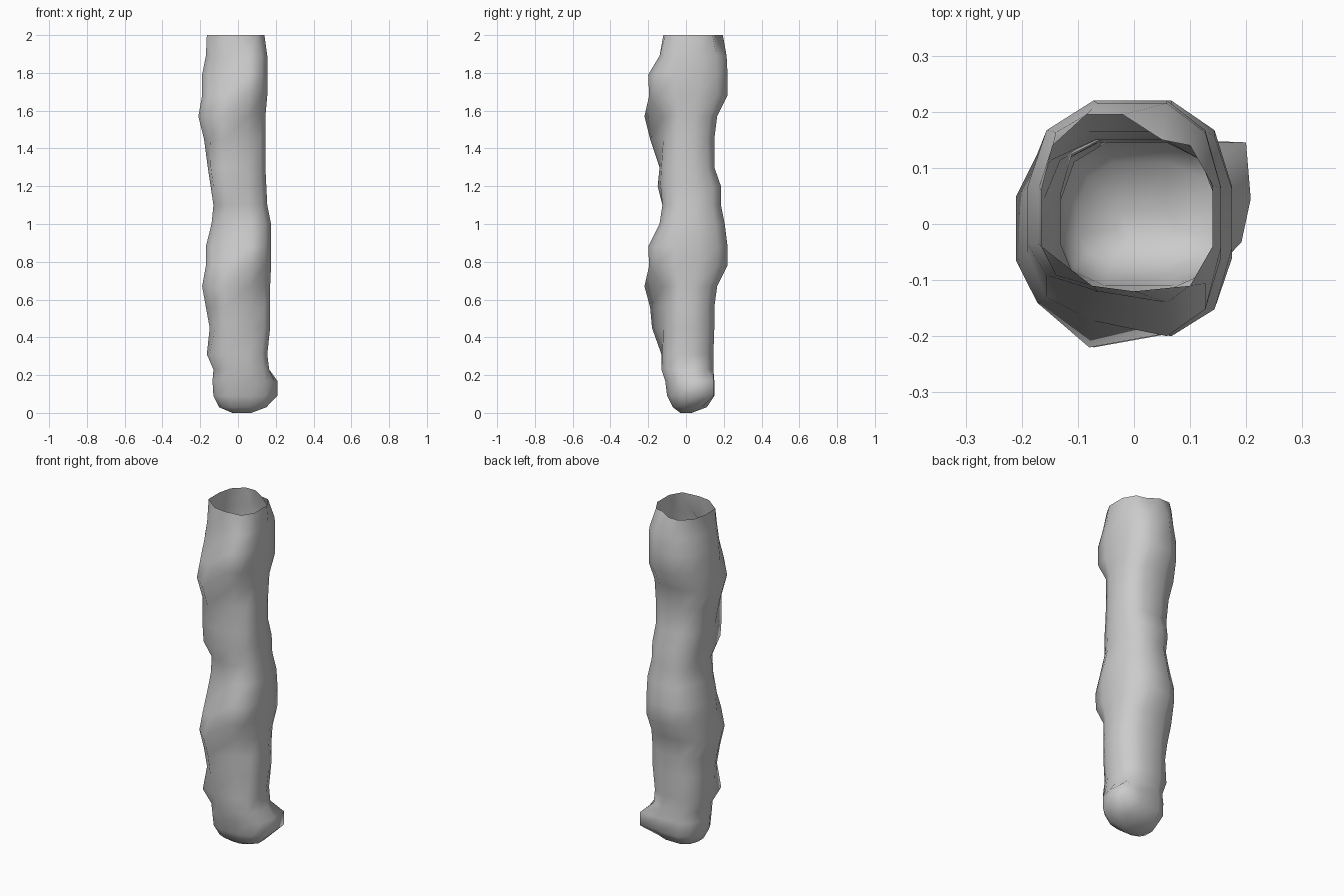
import bpy, bmesh

# Lumpy trunk: z, x min, x max, y min, y max, front lump side (-1 left, 1 right)
RINGS = [
    (0.00, -0.03, 0.07, -0.03, 0.03, 0),
    (0.03, -0.10, 0.15, -0.07, 0.11, 0),
    (0.09, -0.13, 0.208, -0.10, 0.15, 0),
    (0.17, -0.135, 0.208, -0.11, 0.15, 0),
    (0.23, -0.13, 0.165, -0.13, 0.145, 0),
    (0.31, -0.165, 0.155, -0.13, 0.145, -0.5),
    (0.45, -0.15, 0.17, -0.18, 0.15, -1),
    (0.56, -0.17, 0.17, -0.19, 0.15, -1),
    (0.67, -0.19, 0.17, -0.22, 0.165, -1),
    (0.78, -0.17, 0.175, -0.195, 0.22, 0.3),
    (0.88, -0.17, 0.175, -0.20, 0.22, 1),
    (1.00, -0.14, 0.175, -0.14, 0.205, 1),
    (1.10, -0.13, 0.155, -0.125, 0.185, 0),
    (1.20, -0.145, 0.15, -0.15, 0.185, -0.5),
    (1.30, -0.16, 0.145, -0.14, 0.15, -0.5),
    (1.45, -0.18, 0.145, -0.19, 0.15, -1),
    (1.57, -0.21, 0.145, -0.22, 0.165, -1),
    (1.68, -0.19, 0.155, -0.195, 0.22, 0.3),
    (1.79, -0.19, 0.155, -0.20, 0.22, 1),
    (1.89, -0.17, 0.155, -0.14, 0.215, 1),
]
# Uneven open rim
RIM = [(0.14, 0.07), (0.10, 0.14), (0.05, 0.15), (-0.02, 0.195), (-0.085, 0.195),
       (-0.145, 0.14), (-0.165, 0.06), (-0.165, -0.04), (-0.075, -0.11), (0, -0.12),
       (0.10, -0.11), (0.14, -0.04)]

# Twelve-sided rounded-square cross-section
quarter = [(1, 0.3), (0.82, 0.76), (0.38, 1)]
SECTION = (quarter + [(-u, v) for u, v in quarter[::-1]]
           + [(-u, -v) for u, v in quarter] + [(u, -v) for u, v in quarter[::-1]])


def ring_points(z, x0, x1, y0, y1, side):
    pts = []
    for u, v in SECTION:
        x = u * (x1 if u > 0 else -x0)
        y = v * y1
        corner = 0.8 < abs(u) < 0.9
        if v < 0:
            # lump pushed to one side of the front
            lean = max(-1, min(1, 3 * u)) * (1 if side > 0 else -1)
            w = 1 - abs(side) * (0.5 - 0.5 * lean)
            base = max(y0, -0.12)
            y = -v * (base + (y0 - base) * w)
            # front left corner: flatter on big lumps, knobbly on small ones
            if corner and u < 0 and side == -1:
                y *= 0.84
            elif corner and u < 0 and side == -0.5:
                x, y = x * 1.1, y * 1.2
        # foot knob sticks out at the back right corner
        if 0.05 < z < 0.2 and u > 0:
            if v < 0:
                x *= 0.92 if u == 1 else 0.83
            elif corner:
                x, y = x1 * 0.96, y1 * 0.97
        pts.append((x, y, z))
    return pts


bm = bmesh.new()
loops = [ring_points(*r) for r in RINGS] + [[(x, y, 2.0) for x, y in RIM]]
rings = [[bm.verts.new(p) for p in loop] for loop in loops]
n = len(SECTION)
for a, b in zip(rings, rings[1:]):
    for i in range(n):
        j = (i + 1) % n
        bm.faces.new((a[i], a[j], b[j], b[i]))
bm.faces.new(rings[0][::-1])  # closed bottom
for f in bm.faces:
    f.smooth = True
mesh = bpy.data.meshes.new("hollow_trunk")
bm.to_mesh(mesh)
bm.free()
trunk = bpy.data.objects.new("hollow_trunk", mesh)
bpy.context.collection.objects.link(trunk)
